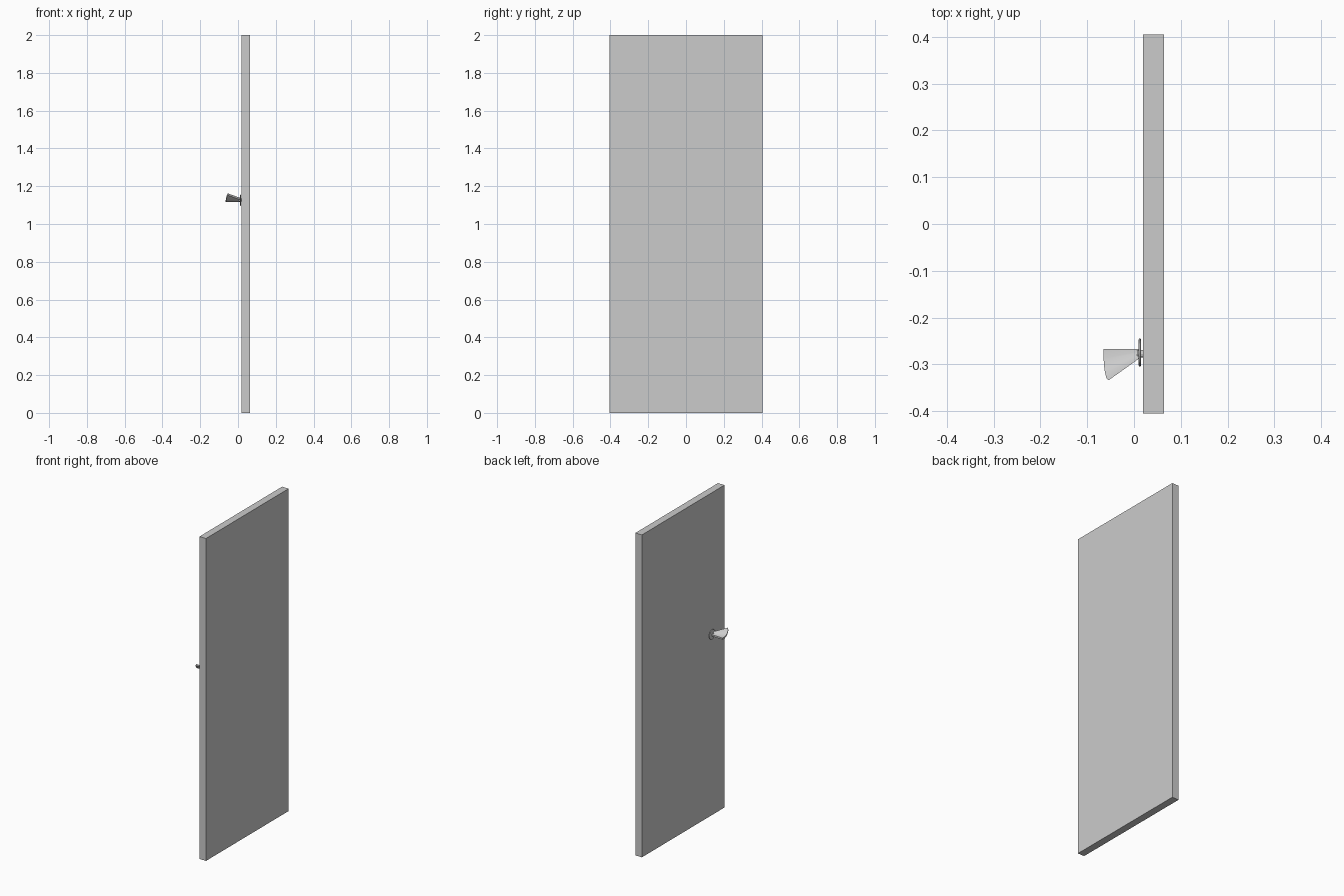
import bpy, bmesh, math

if "Cube" in bpy.data.objects:
    bpy.data.objects.remove(bpy.data.objects["Cube"])


def add_object(name, bm):
    bmesh.ops.recalc_face_normals(bm, faces=bm.faces[:])
    mesh = bpy.data.meshes.new(name)
    bm.to_mesh(mesh)
    bm.free()
    ob = bpy.data.objects.new(name, mesh)
    bpy.context.collection.objects.link(ob)
    return ob


# Door slab
bm = bmesh.new()
bmesh.ops.create_cube(bm, size=1)
bmesh.ops.scale(bm, vec=(0.045, 0.81, 2.0), verts=bm.verts)
bmesh.ops.translate(bm, vec=(0.0415, 0, 1.0), verts=bm.verts)
add_object("door_slab", bm)


# Round parts along x: rings of (x, radius)
def turned(name, rings, y, z, sides=24):
    bm = bmesh.new()
    loops = []
    for x, r in rings:
        loops.append([bm.verts.new((x, y + r * math.cos(2 * math.pi * i / sides),
                                    z + r * math.sin(2 * math.pi * i / sides)))
                      for i in range(sides)])
    for a, b in zip(loops, loops[1:]):
        for i in range(sides):
            j = (i + 1) % sides
            bm.faces.new((a[i], a[j], b[j], b[i]))
    bm.faces.new(loops[0])
    bm.faces.new(loops[-1])
    return add_object(name, bm)


# Rosette plate and spindle
turned("handle_rosette", [(0.010, 0.027), (0.011, 0.030), (0.014, 0.030), (0.015, 0.027)],
       -0.275, 1.125)
turned("handle_spindle", [(0.006, 0.008), (0.020, 0.008)], -0.278, 1.126, 12)

# Fan-shaped handle: a blade lofted from the rosette to an upturned outer rim
inner = [(0.012, -0.267, 1.117), (0.012, -0.272, 1.118),
         (0.012, -0.277, 1.120), (0.012, -0.281, 1.122), (0.012, -0.284, 1.125), (0.012, -0.287, 1.128)]
outer = [(-0.065, -0.267, 1.116), (-0.065, -0.288, 1.117),
         (-0.064, -0.304, 1.122), (-0.062, -0.318, 1.131), (-0.059, -0.330, 1.144), (-0.054, -0.334, 1.152)]
thick = 0.010
bm = bmesh.new()
rows = [[bm.verts.new((x, y, z + h)) for x, y, z in pts]
        for pts, h in ((inner, 0), (outer, 0), (outer, thick), (inner, thick))]
for k in range(4):
    a, b = rows[k], rows[(k + 1) % 4]
    for i in range(len(a) - 1):
        bm.faces.new((a[i], a[i + 1], b[i + 1], b[i]))
for i in (0, -1):
    bm.faces.new([r[i] for r in rows])
handle = add_object("handle_lever", bm)
handle.select_set(True)
bpy.context.view_layer.objects.active = handle
bpy.ops.object.shade_smooth_by_angle(angle=math.radians(30))
